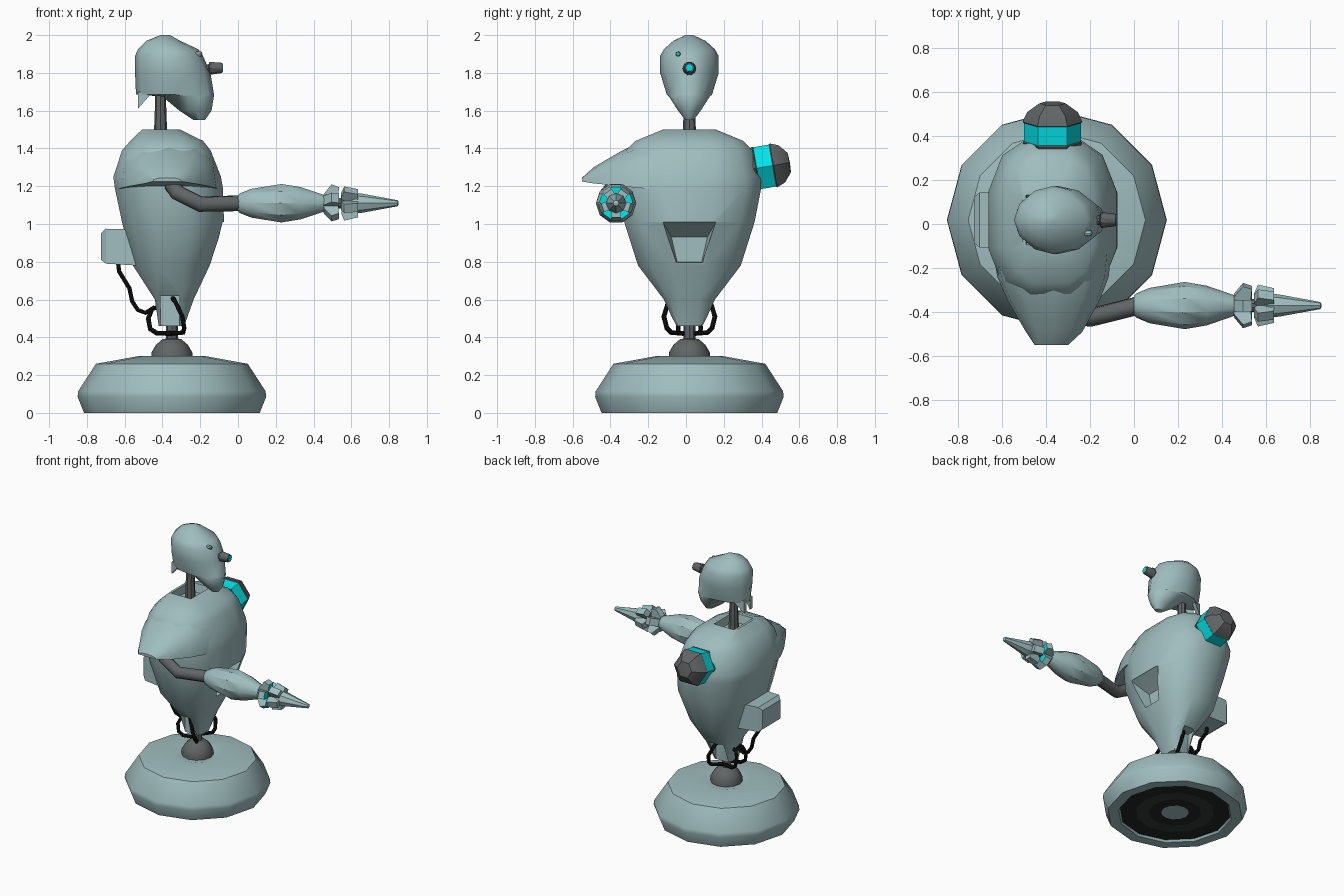
import bpy, bmesh, math
from mathutils import Vector

if "Cube" in bpy.data.objects:
    bpy.data.objects.remove(bpy.data.objects["Cube"])

CX, CY = -0.35, 0.018      # axis of the pedestal and the centre plane of the robot


def material(name, rgb):
    m = bpy.data.materials.new(name)
    m.diffuse_color = (*rgb, 1)
    m.use_nodes = True
    m.node_tree.nodes["Principled BSDF"].inputs["Base Color"].default_value = m.diffuse_color
    return m


TEAL = material("pale_teal", (0.35, 0.51, 0.52))
GREY = material("dark_grey", (0.12, 0.13, 0.13))
CYAN = material("glow_cyan", (0.0, 0.84, 0.87))
BLACK = material("black_cable", (0.003, 0.003, 0.003))
RUBBER = material("dark_rubber", (0.017, 0.02, 0.02))
COAL = material("charcoal", (0.035, 0.038, 0.038))


def smooth(ob, angle=35):
    bpy.ops.object.select_all(action='DESELECT')
    ob.select_set(True)
    bpy.context.view_layer.objects.active = ob
    bpy.ops.object.shade_smooth_by_angle(angle=math.radians(angle))


def loft(name, rings, mats=(TEAL,), seg_mats=None, angle=35):
    """Skin a list of equal-length point rings, cap both ends."""
    bm = bmesh.new()
    vs = [[bm.verts.new(p) for p in r] for r in rings]
    n = len(vs[0])
    for k in range(len(vs) - 1):
        for i in range(n):
            j = (i + 1) % n
            f = bm.faces.new((vs[k][i], vs[k][j], vs[k + 1][j], vs[k + 1][i]))
            f.material_index = seg_mats[k] if seg_mats else 0
    for r, idx in ((vs[0], 0), (vs[-1], -1)):
        f = bm.faces.new(r)
        f.material_index = seg_mats[idx] if seg_mats else 0
    bmesh.ops.remove_doubles(bm, verts=bm.verts, dist=1e-5)
    bmesh.ops.recalc_face_normals(bm, faces=bm.faces)
    me = bpy.data.meshes.new(name)
    bm.to_mesh(me)
    bm.free()
    for m in mats:
        me.materials.append(m)
    ob = bpy.data.objects.new(name, me)
    bpy.context.collection.objects.link(ob)
    smooth(ob, angle)
    return ob


def lathe(name, profile, n, origin, axis=(0, 0, 1), phase=0.0, **kw):
    """profile: (distance along axis, radius)."""
    q = Vector(axis).to_track_quat('Z', 'Y')
    rings = []
    for t, r in profile:
        r = max(r, 1e-3)
        rings.append([Vector(origin) + q @ Vector((r * math.cos(a), r * math.sin(a), t))
                      for a in (phase + 2 * math.pi * i / n for i in range(n))])
    return loft(name, rings, **kw)


def oval(z, x0, x1, hw, e, n=12, phase=0.0):
    """Superellipse ring at height z, spanning x0..x1 and CY +- hw."""
    pts = []
    for i in range(n):
        a = phase + 2 * math.pi * i / n
        c, s = math.cos(a), math.sin(a)
        pts.append((math.copysign(abs(c) ** (2 / e), c), math.copysign(abs(s) ** (2 / e), s)))
    mx, my = max(p[0] for p in pts), max(p[1] for p in pts)
    return [((x0 + x1) / 2 + (x1 - x0) / 2 * u / mx, CY + hw * v / my, z) for u, v in pts]


def xrect(x, z0, z1, hw0, hw1):
    """Trapezoid in the plane x, half widths hw0 at z0 and hw1 at z1."""
    return [(x, CY - hw0, z0), (x, CY + hw0, z0), (x, CY + hw1, z1), (x, CY - hw1, z1)]


def cut(ob, cutter):
    cutter.hide_render = True
    bpy.ops.object.select_all(action='DESELECT')
    bpy.context.view_layer.objects.active = ob
    m = ob.modifiers.new("cut", 'BOOLEAN')
    m.operation, m.solver, m.object = 'DIFFERENCE', 'EXACT', cutter
    bpy.ops.object.modifier_apply(modifier=m.name)
    bpy.data.objects.remove(cutter)


def tube(name, pts, radius, mat, sides=1):
    cu = bpy.data.curves.new(name, 'CURVE')
    cu.dimensions = '3D'
    cu.bevel_depth, cu.bevel_resolution, cu.use_fill_caps = radius, sides, True
    sp = cu.splines.new('POLY')
    sp.points.add(len(pts) - 1)
    for p, c in zip(sp.points, pts):
        p.co = (*c, 1)
    cu.materials.append(mat)
    ob = bpy.data.objects.new(name, cu)
    bpy.context.collection.objects.link(ob)
    bpy.ops.object.select_all(action='DESELECT')
    ob.select_set(True)
    bpy.context.view_layer.objects.active = ob
    bpy.ops.object.convert(target='MESH')
    return bpy.context.object


# Pedestal with dark rings underneath
lathe("base", [(.015, 0), (.015, .095), (.015, .18), (.015, .27), (.015, .38), (0, .39), (0, .465),
               (.085, .499), (.115, .496), (.26, .402), (.3, .18), (.285, .12), (.285, 0)],
      12, (CX, CY, 0), mats=(TEAL, COAL, RUBBER), seg_mats=[0, 2, 1, 2] + [0] * 8, angle=40)
lathe("waist_ball", [(.28, .11), (.32, .108), (.36, .085), (.39, .05), (.4, 0)], 12,
      (CX, CY, 0), mats=(GREY,))
lathe("waist_pole", [(.38, .032), (.48, .032)], 8, (CX, CY, 0), mats=(GREY,))

# Torso with chest recess, neck well and cable slots
body = loft("torso", [oval(z, a, b, w, e, 12, math.radians(15)) for z, a, b, w, e in (
    (.46, -.42, -.285, .072, 4), (.6, -.44, -.235, .135, 3), (.78, -.556, -.15, .272, 2.5),
    (1.01, -.614, -.074, .345, 2.5), (1.19, -.652, -.08, .38, 2.5), (1.25, -.66, -.09, .377, 2.5),
    (1.39, -.614, -.145, .335, 2.7), (1.44, -.57, -.185, .285, 3), (1.5, -.508, -.307, .14, 5))])
cut(body, loft("chest_cutter", [xrect(.05, .79, 1.01, .075, .14), xrect(-.08, .79, 1.01, .075, .14),
                                xrect(-.2, .80, .93, .065, .095)]))
cut(body, loft("neck_cutter", [oval(1.44, -.485, -.335, .10, 2, 4, math.pi / 4),
                               oval(1.6, -.50, -.31, .135, 2, 4, math.pi / 4)]))
for s in (-1, 1):
    cut(body, loft("slot_cutter", [[(x, CY + s * y, z) for x, z in
                                    ((-.41, .3), (-.31, .3), (-.31, .62), (-.41, .62))]
                                   for y in (.065, .4)]))
smooth(body)

# Battery pack on the back
loft("back_box", [xrect(-.53, .78, .97, .137, .137), xrect(-.70, .79, .975, .125, .125),
                  xrect(-.725, .81, .95, .105, .105)], angle=20)

# Shoulder cap over the working arm
arch = [(-1, 0), (-.93, .5), (-.6, .88), (0, 1), (.6, .88), (.93, .5), (1, 0)]
loft("shoulder_cap", [[((a + b) / 2 + (b - a) / 2 * u, y, zb + (zt - zb) * v) for u, v in arch]
                      for y, a, b, zb, zt in (
    (-.10, -.645, -.10, 1.18, 1.47), (-.24, -.62, -.115, 1.19, 1.435),
    (-.345, -.575, -.155, 1.20, 1.385), (-.49, -.49, -.235, 1.215, 1.30),
    (-.55, -.45, -.30, 1.225, 1.245))])

# Bare shoulder joint on the other side
lathe("shoulder_joint", [(-.06, .10), (.005, .125), (.025, .135), (.03, .13), (.115, .13),
                         (.12, .136), (.165, .115), (.205, .06), (.208, 0)], 6,
      (-.37, .345, 1.29), (0, .985, .17), mats=(GREY, CYAN),
      seg_mats=[0, 0, 0, 1, 0, 0, 0, 0])

# Working arm
AY, AZ = -.37, 1.11
tube("upper_arm", [(-.35, -.37, 1.21), (-.32, -.41, 1.165), (-.2, -.425, 1.105), (.02, AY, AZ)],
     .043, GREY, 2)
lathe("forearm", [(0, .045), (.01, .055), (.07, .08), (.23, .107), (.33, .09), (.46, .045),
                  (.465, .03)], 10, (0, AY, AZ), (1, 0, 0))
lathe("wrist", [(.44, .03), (.58, .03)], 10, (0, AY, AZ), (1, 0, 0), mats=(GREY,))
lathe("hand_tip", [(.545, .025), (.62, .055), (.66, .05), (.845, .016), (.85, .008)], 8,
      (0, AY, AZ), (1, 0, 0))


def petals(name, profile, count, phase, hw, glow):
    for i in range(count):
        a = phase + 2 * math.pi * i / count
        c, s = math.cos(a), math.sin(a)
        ob = loft(f"{name}_{i + 1}", [[(x, AY + r * s + w * c, AZ + r * c - w * s)
                                       for x, r in profile] for w in (-hw, hw)],
                  mats=(TEAL, CYAN), angle=20)
        for f in ob.data.polygons:          # glowing end faces toward the hand
            f.material_index = int(glow and f.normal.x > .8)


petals("wrist_petal", [(.45, .02), (.455, .05), (.495, .1), (.535, .085), (.53, .03)],
       5, 0, .026, True)
petals("hand_petal", [(.545, .05), (.562, .092), (.635, .075), (.635, .03), (.56, .03)],
       5, math.pi / 5, .024, False)

# Neck and head
lathe("neck", [(1.42, .037), (1.62, .03), (1.74, .028)], 8, (-.41, CY, 0), mats=(GREY,))
loft("head", [oval(z, a, b, w, 1.85) for z, a, b, w in (
    (1.55, -.235, -.175, .022), (1.6, -.31, -.14, .06), (1.675, -.40, -.128, .108),
    (1.685, -.54, -.127, .12), (1.8, -.545, -.146, .155), (1.89, -.545, -.185, .155),
    (1.925, -.53, -.21, .135), (1.97, -.485, -.307, .085), (2.0, -.41, -.36, .02))], angle=50)
for s in (-1, 1):
    loft("nape_fin", [[(-.53, CY + s * y, 1.70), (-.45, CY + s * (y + .03), 1.70),
                       (-.53, CY + s * y, 1.61)] for y in (.02, .05)])

# Camera eye and small sensor
lathe("camera_eye", [(-.2, .02), (-.155, .022), (-.15, .036), (-.09, .029), (-.082, .026),
                     (-.082, .02), (-.08, .019), (-.079, 0)], 10, (0, CY, 1.83), (1, 0, .04),
      mats=(GREY, CYAN), seg_mats=[0, 0, 0, 0, 0, 1, 1])
lathe("side_sensor", [(-.25, .01), (-.24, .014), (-.195, .013), (-.19, .009), (-.189, 0)], 8,
      (0, -.042, 1.9), (1, 0, 0), mats=(TEAL, CYAN), seg_mats=[0, 0, 0, 1])

# Cables
tube("back_cable", [(-.635, CY, .80), (-.63, CY, .75), (-.575, CY, .66), (-.56, CY, .59),
                    (-.53, CY, .545), (-.49, CY, .53), (-.44, CY, .56)], .013, BLACK)
for s in (-1, 1):
    tube("waist_cable_front", [(x, CY + s * y, z) for x, y, z in (
        (-.345, .06, .605), (-.335, .11, .595), (-.295, .135, .51), (-.285, .12, .45),
        (-.29, .095, .425), (-.35, .03, .42))], .013, BLACK)
    tube("waist_cable_rear", [(x, CY + s * y, z) for x, y, z in (
        (-.42, .03, .56), (-.455, .04, .55), (-.475, .055, .50), (-.465, .06, .445),
        (-.43, .055, .422), (-.35, .03, .42))], .013, BLACK)
